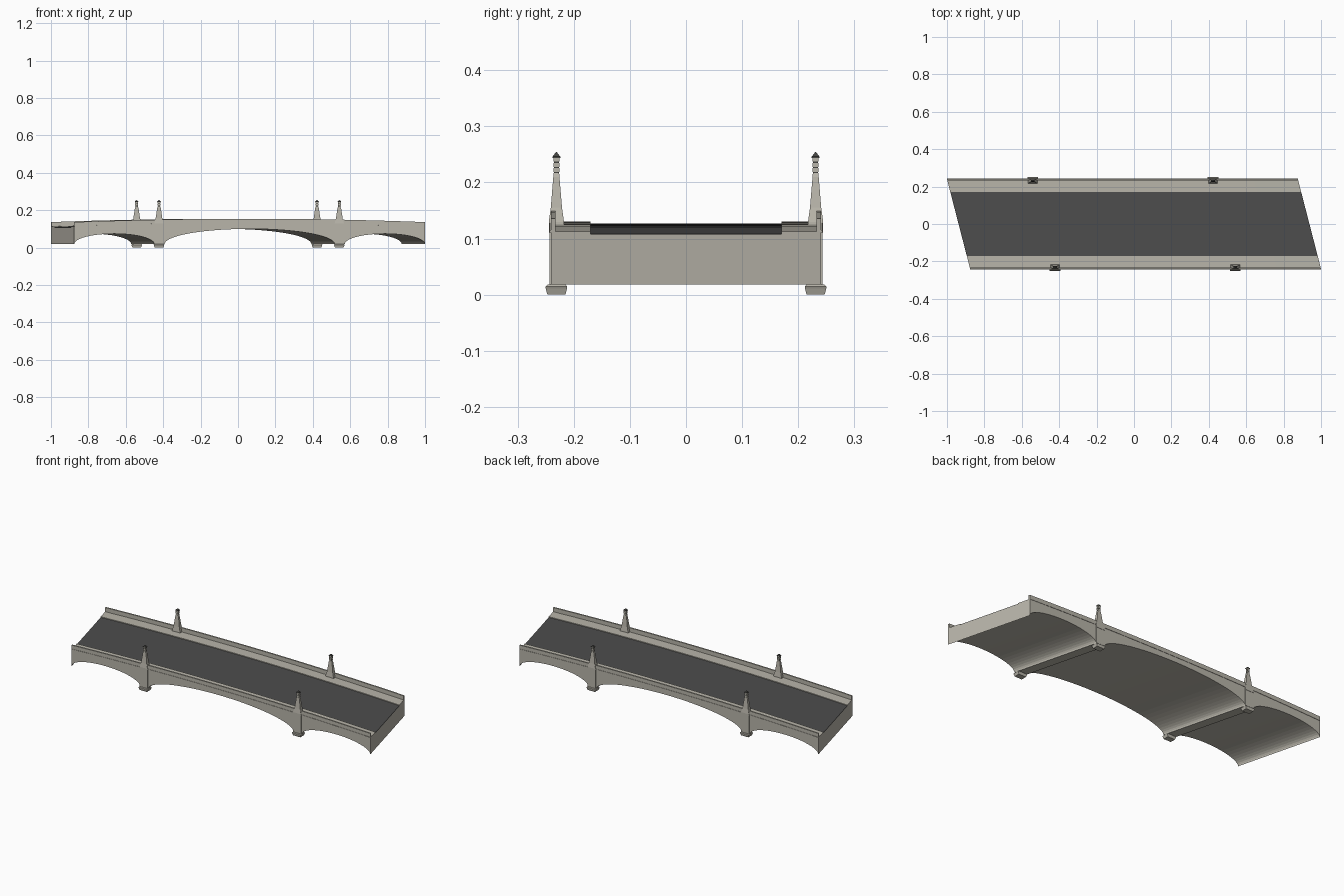
import bpy, bmesh, math

cube = bpy.data.objects.get("Cube")
if cube:
    bpy.data.objects.remove(cube, do_unlink=True)

HALF = 0.938          # half length along the road
SKEW = 0.258          # sideways shift of the plan
PIER = 0.482          # pier position along the road
EDGE = 0.241          # half width of the body
SPRING = 0.018        # height where the arches start


def material(name, rgb):
    m = bpy.data.materials.new(name)
    m.use_nodes = True
    m.diffuse_color = (*rgb, 1)
    m.node_tree.nodes["Principled BSDF"].inputs["Base Color"].default_value = (*rgb, 1)
    return m


stone = material("pale stone", (0.48, 0.46, 0.40))
asphalt = material("dark asphalt", (0.075, 0.075, 0.075))
metal = material("dark metal", (0.06, 0.06, 0.055))


def loft(name, rings, mat):
    """Bridge a row of equal closed rings and cap both ends."""
    bm = bmesh.new()
    rows = [[bm.verts.new(p) for p in ring] for ring in rings]
    n = len(rows[0])
    for a, b in zip(rows, rows[1:]):
        for i in range(n):
            j = (i + 1) % n
            bm.faces.new((a[i], a[j], b[j], b[i]))
    bm.faces.new(rows[0])
    bm.faces.new(rows[-1])
    bmesh.ops.recalc_face_normals(bm, faces=bm.faces)
    mesh = bpy.data.meshes.new(name)
    bm.to_mesh(mesh)
    bm.free()
    mesh.materials.append(mat)
    obj = bpy.data.objects.new(name, mesh)
    bpy.context.collection.objects.link(obj)
    return obj


def rise(u):
    return 0.018 * (1 - (u / HALF) ** 2)


def skewed_strip(name, y0, y1, low, high, stations, mat):
    rings = []
    for u, extra in stations:
        b, t = low(u, extra), high(u)
        rings.append([(u - SKEW * y, y, z)
                      for y, z in ((y0, b), (y1, b), (y1, t), (y0, t))])
    return loft(name, rings, mat)


def arch(start, end, crown, steps):
    """Stations of a half ellipse, closer together at the springing."""
    mid, half = (start + end) / 2, (end - start) / 2
    return [(mid - half * math.cos(math.pi * i / steps),
             SPRING + (crown - SPRING) * math.sin(math.pi * i / steps))
            for i in range(steps + 1)]


# Arched body
gap = 0.027
spans = (arch(-HALF, -PIER - gap, 0.074, 24)
         + arch(-PIER + gap, PIER - gap, 0.1, 36)
         + arch(PIER + gap, HALF, 0.074, 24))
skewed_strip("arched_body", -EDGE, EDGE, lambda u, z: z,
             lambda u: 0.107 + rise(u), spans, stone)

# Road surface, footways, parapets and ledges follow the gentle hump
even = [(HALF * i / 16, 0) for i in range(-16, 17)]


def humped(name, y0, y1, low, high, mat):
    skewed_strip(name, y0, y1, lambda u, e: low + rise(u),
                 lambda u: high + rise(u), even, mat)


humped("road_surface", -0.17, 0.17, 0.106, 0.1085, asphalt)
for side, s in (("front", -1), ("back", 1)):
    humped(side + "_footway", s * 0.17, s * 0.24, 0.106, 0.1125, stone)
    humped(side + "_parapet", s * 0.233, s * EDGE, 0.106, 0.136, stone)
    humped(side + "_ledge", s * 0.238, s * 0.243, 0.111, 0.115, stone)


# Upright parts made of stacked rectangles: (half x, half y, z)
def tower(name, x, y, levels, mat):
    loft(name, [[(x + i * w, y + j * d, z)
                 for i, j in ((-1, -1), (1, -1), (1, 1), (-1, 1))]
                for w, d, z in levels], mat)


for side, s in (("front", -1), ("back", 1)):
    for end, u in (("right", -PIER), ("left", PIER)):
        tag = side + "_" + end
        x, y = u - SKEW * s * 0.231, s * 0.231
        tower(tag + "_pier_foot", x, y,
              [(0.023, 0.016, 0), (0.027, 0.019, 0.011),
               (0.029, 0.019, 0.015), (0.026, 0.016, 0.018)], stone)
        tower(tag + "_pilaster", x, s * 0.239,
              [(0.025, 0.004, 0.017), (0.025, 0.004, 0.125),
               (0.022, 0.003, 0.131)], stone)
        tower(tag + "_obelisk", x, y,
              [(0.026, 0.0135, 0.11), (0.025, 0.0135, 0.13),
               (0.018, 0.01, 0.155), (0.01, 0.0055, 0.21),
               (0.007, 0.005, 0.217)], stone)
        # Lantern of alternating bands with a pointed cap
        for k in range(3):
            z = 0.216 + k * 0.0095
            tower(f"{tag}_lantern_band_{k + 1}", x, y,
                  [(0.008, 0.0055, z + 0.0025), (0.008, 0.0055, z + 0.0095)], stone)
            tower(f"{tag}_lantern_joint_{k + 1}", x, y,
                  [(0.0065, 0.0045, z), (0.0065, 0.0045, z + 0.003)], metal)
        tower(tag + "_lantern_cap", x, y,
              [(0.010, 0.007, 0.244), (0.010, 0.007, 0.246),
               (0.001, 0.001, 0.254)], metal)
